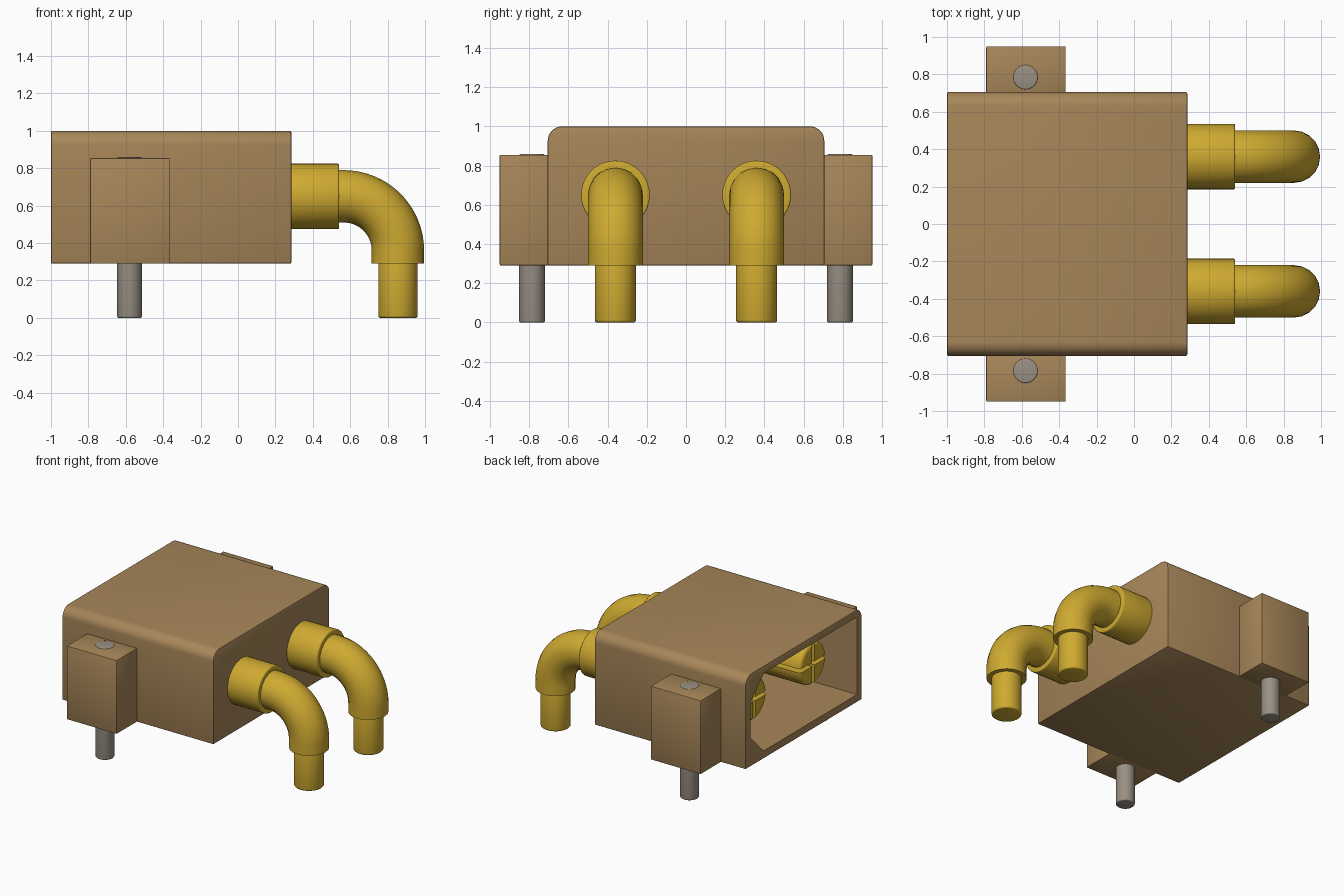
import bpy
import bmesh
from math import sin, cos, pi, radians
from mathutils import Matrix, Vector

cube = bpy.data.objects.get("Cube")
if cube:
    bpy.data.objects.remove(cube, do_unlink=True)


def material(name, rgb, metallic=0.0):
    m = bpy.data.materials.new(name)
    m.use_nodes = True
    m.diffuse_color = (*rgb, 1)
    node = m.node_tree.nodes["Principled BSDF"]
    node.inputs["Base Color"].default_value = (*rgb, 1)
    return m


TAN = material("tan plastic", (0.39, 0.24, 0.10))
GOLD = material("gold", (0.62, 0.40, 0.03))
STEEL = material("grey steel", (0.32, 0.28, 0.23))


def activate(ob):
    bpy.ops.object.select_all(action='DESELECT')
    ob.select_set(True)
    bpy.context.view_layer.objects.active = ob


def finish(name, bm, mat):
    bmesh.ops.recalc_face_normals(bm, faces=bm.faces)
    mesh = bpy.data.meshes.new(name)
    bm.to_mesh(mesh)
    bm.free()
    ob = bpy.data.objects.new(name, mesh)
    bpy.context.collection.objects.link(ob)
    mesh.materials.append(mat)
    return ob


def smooth(ob):
    activate(ob)
    bpy.ops.object.shade_smooth_by_angle(angle=radians(35))


def prism(name, profile, x0, x1, mat, bevel=0.0):
    """Extrude a (y, z) outline along x."""
    bm = bmesh.new()
    face = bm.faces.new([bm.verts.new((x0, y, z)) for y, z in profile])
    out = bmesh.ops.extrude_face_region(bm, geom=[face])
    moved = [v for v in out["geom"] if isinstance(v, bmesh.types.BMVert)]
    bmesh.ops.translate(bm, verts=moved, vec=(x1 - x0, 0, 0))
    bmesh.ops.recalc_face_normals(bm, faces=bm.faces)
    if bevel:
        sharp = [e for e in bm.edges if e.calc_face_angle(0) > 0.8]
        bmesh.ops.bevel(bm, geom=sharp, offset=bevel, segments=2,
                        profile=0.5, affect='EDGES')
    return finish(name, bm, mat)


def rod(name, start, end, radius, mat, bevel=0.012):
    """Round bar with softened rims between two points."""
    start, end = Vector(start), Vector(end)
    axis = end - start
    turn = axis.to_track_quat('Z', 'Y').to_matrix().to_4x4()
    bm = bmesh.new()
    bmesh.ops.create_cone(bm, cap_ends=True, segments=40, radius1=radius,
                          radius2=radius, depth=axis.length,
                          matrix=Matrix.Translation((start + end) / 2) @ turn)
    rims = [e for e in bm.edges if e.calc_face_angle(0) > 1]
    bmesh.ops.bevel(bm, geom=rims, offset=bevel, segments=3,
                    profile=0.5, affect='EDGES')
    ob = finish(name, bm, mat)
    smooth(ob)
    return ob


def cut(ob, cutter):
    mod = ob.modifiers.new("cut", 'BOOLEAN')
    mod.operation = 'DIFFERENCE'
    mod.solver = 'EXACT'
    mod.object = cutter
    activate(ob)
    bpy.ops.object.modifier_apply(modifier=mod.name)
    bpy.data.objects.remove(cutter, do_unlink=True)


def box(y0, y1, z0, z1):
    return [(y0, z0), (y1, z0), (y1, z1), (y0, z1)]


# Housing with rounded long top edges
W, BOTTOM, TOP, R = 0.705, 0.29, 1.0, 0.075
arc = [(W - R + R * cos(a), TOP - R + R * sin(a))
       for a in (pi / 2 * i / 8 for i in range(9))]
outline = [(-W, BOTTOM), (W, BOTTOM)] + arc + [(-y, z) for y, z in reversed(arc)]
housing = prism("housing", outline, -1.0, 0.285, TAN, 0.008)

# Open socket, chamfered along one side
C, LOW, HIGH, IN = 0.16, 0.35, 0.945, 0.645
socket = [(-IN, LOW), (IN - C, LOW), (IN, LOW + C),
          (IN, HIGH - C), (IN - C, HIGH), (-IN, HIGH)]
cut(housing, prism("socket_cutter", socket, -1.2, -0.05, TAN))
smooth(housing)

PIN_Y, PIN_Z, BEND = 0.36, 0.65, 0.29
for side, s in (("left", 1), ("right", -1)):
    y = s * PIN_Y

    # Mounting lug and its steel peg
    y0, y1 = sorted((s * 0.69, s * 0.95))
    lug = prism("mounting_lug_" + side, box(y0, y1, BOTTOM, 0.855),
                -0.79, -0.365, TAN, 0.006)
    smooth(lug)
    rod("mounting_peg_" + side, (-0.58, s * 0.785, 0),
        (-0.58, s * 0.785, 0.859), 0.066, STEEL, 0.008)

    # Contact pin split by a cross-shaped slot
    pin = rod("contact_pin_" + side, (-0.83, y, PIN_Z), (-0.03, y, PIN_Z),
              0.16, GOLD, 0.03)
    for hy, hz in ((0.015, 0.3), (0.3, 0.015)):
        cut(pin, prism("slot_cutter", box(y - hy, y + hy, PIN_Z - hz, PIN_Z + hz),
                       -0.95, -0.55, GOLD))
    smooth(pin)

    # Rear collar
    rod("collar_" + side, (0.25, y, PIN_Z), (0.54, y, PIN_Z), 0.175, GOLD, 0.008)

    # Elbow swept along a quarter turn
    path = [(0.5, PIN_Z)]
    path += [(0.565 + BEND * sin(a), PIN_Z - BEND + BEND * cos(a))
             for a in (pi / 2 * i / 16 for i in range(17))]
    path.append((0.565 + BEND, BOTTOM))
    curve = bpy.data.curves.new("elbow_" + side, 'CURVE')
    curve.dimensions = '3D'
    curve.bevel_depth = 0.14
    curve.bevel_resolution = 8
    curve.use_fill_caps = True
    spline = curve.splines.new('POLY')
    spline.points.add(len(path) - 1)
    for p, (px, pz) in zip(spline.points, path):
        p.co = (px, y, pz, 1)
    curve.materials.append(GOLD)
    elbow = bpy.data.objects.new("elbow_" + side, curve)
    bpy.context.collection.objects.link(elbow)
    activate(elbow)
    bpy.ops.object.convert(target='MESH')
    smooth(bpy.context.view_layer.objects.active)

    # Solder tail
    rod("solder_tail_" + side, (0.855, y, 0), (0.855, y, 0.32), 0.105, GOLD)
